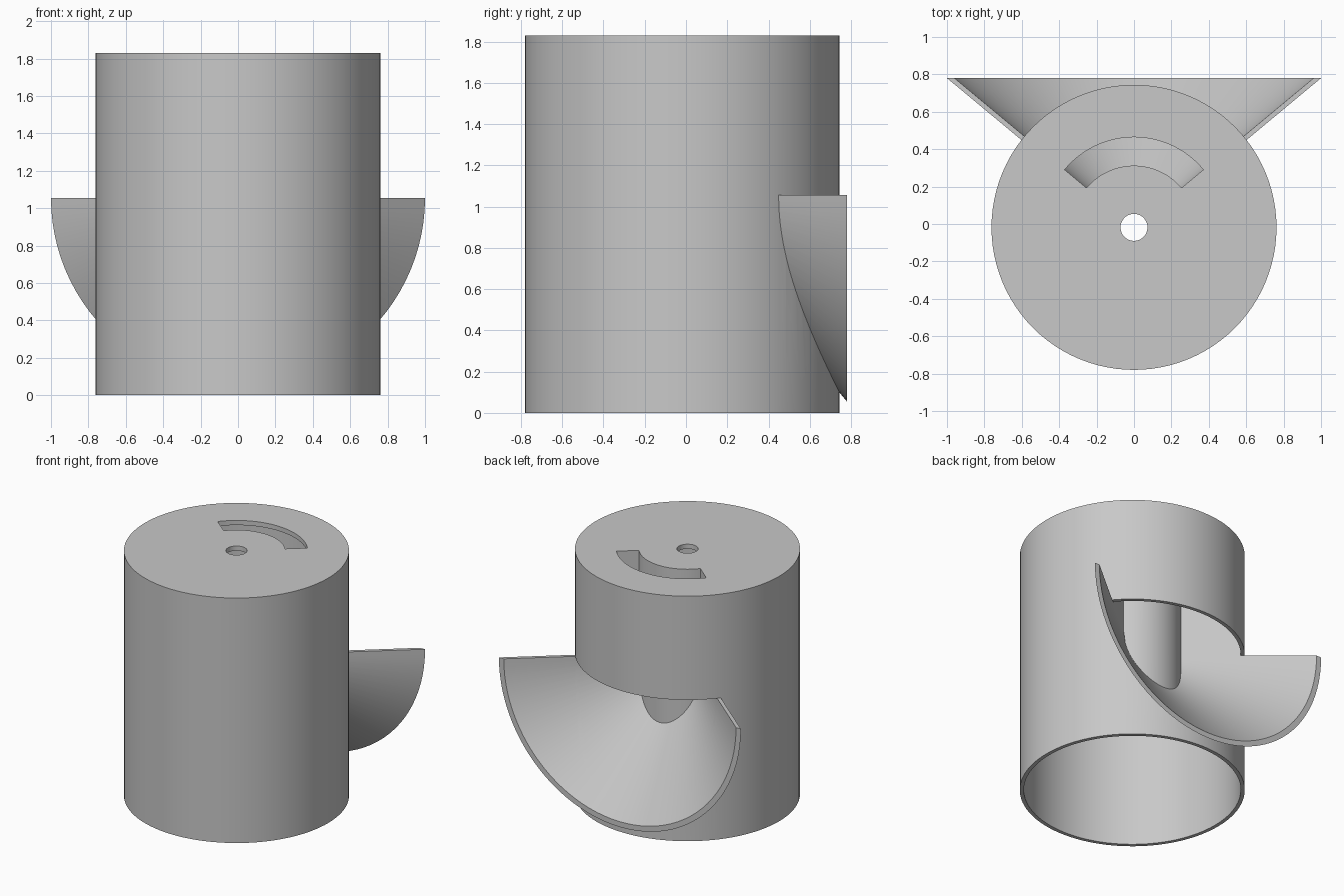
import bpy, bmesh
from math import sin, cos, pi, sqrt, atan2

if "Cube" in bpy.data.objects:
    bpy.data.objects.remove(bpy.data.objects["Cube"], do_unlink=True)

H, R, WALL, PLATE = 1.83, 0.762, 0.027, 0.035   # body
CY = -0.018                                     # body axis in y
POST, SLOT, HOLE = 0.33, 0.482, 0.072           # radii in the lid
AX_Z, MOUTH, RIM, LIP = 1.055, 0.798, 0.96, 0.04  # funnel
M = RIM / MOUTH                                 # funnel spread
EDGE = atan2(1, M)                              # side angle of the chute
N = 48

grey = bpy.data.materials.new("plain grey")
grey.use_nodes = True
grey.diffuse_color = (0.58, 0.58, 0.58, 1)
grey.node_tree.nodes["Principled BSDF"].inputs["Base Color"].default_value = grey.diffuse_color


def finish(name, bm):
    bmesh.ops.recalc_face_normals(bm, faces=bm.faces)
    mesh = bpy.data.meshes.new(name)
    bm.to_mesh(mesh)
    bm.free()
    mesh.materials.append(grey)
    ob = bpy.data.objects.new(name, mesh)
    bpy.context.collection.objects.link(ob)
    return ob


def cylinder(name, r, z0, z1):
    bm = bmesh.new()
    bmesh.ops.create_cone(bm, cap_ends=True, segments=2 * N, radius1=r, radius2=r, depth=z1 - z0)
    bmesh.ops.translate(bm, vec=(0, CY, (z0 + z1) / 2), verts=bm.verts)
    return finish(name, bm)


def shell(name, side_a, side_b):
    """Closed wall between two matching grids of points."""
    bm = bmesh.new()
    a, b = ([[bm.verts.new(p) for p in row] for row in g] for g in (side_a, side_b))
    rows, cols = len(a), len(a[0])
    for g in (a, b):
        for i in range(rows - 1):
            for j in range(cols - 1):
                bm.faces.new((g[i][j], g[i + 1][j], g[i + 1][j + 1], g[i][j + 1]))
    for i in range(rows - 1):
        for j in (0, cols - 1):
            bm.faces.new((a[i][j], a[i + 1][j], b[i + 1][j], b[i][j]))
    for j in range(cols - 1):
        for i in (0, rows - 1):
            bm.faces.new((a[i][j], a[i][j + 1], b[i][j + 1], b[i][j]))
    return finish(name, bm)


def polar(r, t, z):
    return (r * cos(t), CY + r * sin(t), z)


def cone_point(s, t, extra=0):
    r = s * M + extra
    return (r * cos(t), CY + s, AX_Z - r * sin(t))


def cut(ob, cutter):
    mod = ob.modifiers.new("cut", "BOOLEAN")
    mod.operation, mod.solver, mod.object = "DIFFERENCE", "EXACT", cutter
    bpy.context.view_layer.objects.active = ob
    bpy.ops.object.modifier_apply(modifier=mod.name)
    bpy.data.objects.remove(cutter, do_unlink=True)


sweep = [EDGE + (pi - 2 * EDGE) * i / N for i in range(N + 1)]
half_turn = [pi * i / N for i in range(N + 1)]

# Hollow body, open below, with a round hole and a curved slot in its lid
body = cylinder("body", R, 0, H)
cut(body, cylinder("hollow_cutter", R - WALL, -0.1, H - PLATE))
cut(body, cylinder("hole_cutter", HOLE, H - 0.1, H + 0.1))
cut(body, shell("slot_cutter", *[[[polar(r, t, z) for z in (H - 0.1, H + 0.1)]
                                  for t in sweep] for r in (POST, SLOT)]))

# Outlet in the back wall, shaped by the funnel
bm = bmesh.new()
bm.verts.new((0, CY, AX_Z))
for t in half_turn:
    bm.verts.new(cone_point(MOUTH * 1.1, t))
bmesh.ops.convex_hull(bm, input=bm.verts)
cut(body, finish("outlet_cutter", bm))

# Half-cone funnel, starting at the curved inner wall
r_in = POST - WALL
inner, outer = [], []
for t in half_turn:
    start = r_in / sqrt(1 + (M * cos(t)) ** 2)
    inner.append([cone_point(s, t) for s in (start, MOUTH)])
    outer.append([cone_point(s, t, LIP) for s in (start, MOUTH)])
funnel = shell("funnel", inner, outer)


# Curved inner wall running from the lid down to the funnel
def floor_z(r, t):
    return AX_Z - r * sqrt(max(0, (M * sin(t)) ** 2 - cos(t) ** 2))


post = shell("chute_inner_wall", *[[[polar(r, t, z) for z in (floor_z(r, t), H - PLATE)]
                                    for t in sweep] for r in (POST, r_in)])

# Straight side walls of the chute
parts = [body, funnel, post]
for side, label in ((1, "left"), (-1, "right")):
    grids = []
    for off in (0, WALL):
        grid = []
        for r in (r_in, R - WALL / 2):
            x, y, _ = polar(r, EDGE, 0)
            x, y = x + off * sin(EDGE), y - off * cos(EDGE)
            grid.append([(side * x, y, z) for z in (AX_Z, H - PLATE)])
        grids.append(grid)
    # keep the outer end inside the body wall
    parts.append(shell("chute_side_wall_" + label, *grids))

# Smooth curves with sharp edges
bpy.ops.object.select_all(action="DESELECT")
for ob in parts:
    ob.select_set(True)
bpy.context.view_layer.objects.active = body
bpy.ops.object.shade_smooth_by_angle(angle=pi / 6)
